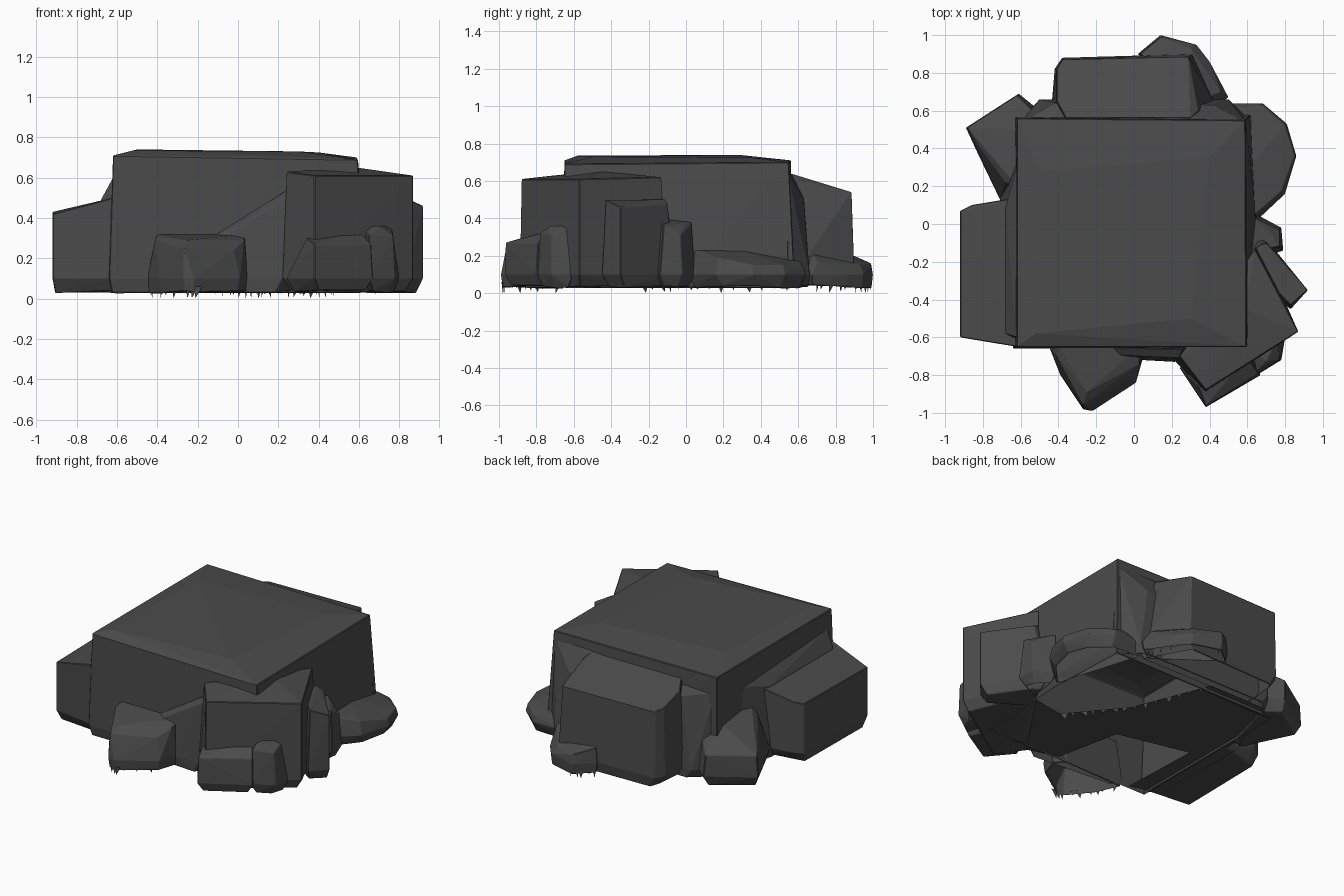
import bpy, bmesh, math, random
from mathutils import Vector

random.seed(4)
stone = bpy.data.materials.new("dark grey stone")
stone.diffuse_color = (0.07, 0.07, 0.07, 1)


def finish(name, bm):
    me = bpy.data.meshes.new(name)
    bm.to_mesh(me)
    bm.free()
    me.materials.append(stone)
    ob = bpy.data.objects.new(name, me)
    bpy.context.collection.objects.link(ob)
    return ob


def in_hollow(p):
    """Inside the hollow of the central block."""
    return -0.61 < p.x < 0.58 and -0.63 < p.y < 0.53 and p.z < 0.69


def rock(name, top, base, z0=0.035, waist=0.1, tuck=0.04, chip=0.004, hollow=True):
    """Boulder shell: top points (x, y, z), waist outline (x, y), tucked-in foot; open below if hollow."""
    bm = bmesh.new()
    n = len(base)
    cx, cy = sum(p[0] for p in base) / n, sum(p[1] for p in base) / n
    for p in top:
        bm.verts.new(p)
    for x, y in base:
        bm.verts.new((x, y, waist))
        d = Vector((cx - x, cy - y)).normalized() * tuck
        bm.verts.new((x + d.x, y + d.y, z0 + random.uniform(-0.01, 0.01)))
    res = bmesh.ops.convex_hull(bm, input=bm.verts)
    junk = {e for e in res["geom_interior"] + res["geom_unused"] if isinstance(e, bmesh.types.BMVert)}
    bmesh.ops.delete(bm, geom=list(junk), context='VERTS')
    bmesh.ops.recalc_face_normals(bm, faces=bm.faces)
    # chipped edges
    edges = [e for e in bm.edges if len(e.link_faces) == 2 and e.calc_face_angle(0) > 0.6]
    bmesh.ops.bevel(bm, geom=edges, offset=chip, segments=1, affect='EDGES', profile=0.5)
    # open underside, and no walls inside the central hollow
    bm.normal_update()
    gone = [f for f in bm.faces
            if (hollow and f.normal.z < -0.85)
            or (name != "main_block" and all(in_hollow(v.co) for v in f.verts))]
    bmesh.ops.delete(bm, geom=gone, context='FACES')
    return finish(name, bm)


def shards(name, path, count, z):
    """Ragged fringe of thin splinters hanging below a low rock."""
    bm = bmesh.new()
    for i in range(count):
        t = i / count * (len(path) - 1)
        k = int(t)
        a, b = Vector(path[k]), Vector(path[k + 1])
        p = a.lerp(b, t - k)
        d = (b - a).normalized() * random.uniform(0.02, 0.05)
        tip = p + d * random.uniform(0, 1)
        bm.faces.new([bm.verts.new((p.x, p.y, z)), bm.verts.new((p.x + d.x, p.y + d.y, z)),
                      bm.verts.new((tip.x, tip.y, random.uniform(0.0, 0.03)))])
    finish(name, bm)


# large central block
rock("main_block",
     [(-0.62, -0.65, 0.71), (0.595, -0.65, 0.69), (0.59, 0.55, 0.70), (-0.62, 0.56, 0.71),
      (-0.52, -0.58, 0.735), (0.3, -0.5, 0.73), (0.4, 0.35, 0.725), (-0.5, 0.28, 0.74)],
     [(-0.64, -0.66), (0.61, -0.66), (0.65, 0.0), (0.62, 0.58), (-0.63, 0.57)], tuck=0.02)

# broken skirt behind and beside the central block
rock("back_shoulder",
     [(-0.60, 0.54, 0.60), (0.59, 0.54, 0.66), (-0.42, 0.64, 0.57), (0.42, 0.63, 0.5)],
     [(-0.62, 0.53), (0.63, 0.54), (0.5, 0.66), (-0.5, 0.66)])
rock("left_shoulder",
     [(-0.62, -0.6, 0.60), (-0.62, 0.3, 0.55), (-0.68, 0.08, 0.49), (-0.68, -0.58, 0.49)],
     [(-0.61, -0.65), (-0.7, -0.6), (-0.71, 0.14), (-0.61, 0.4)])

# big side blocks
rock("left_block",
     [(-0.92, -0.60, 0.42), (-0.92, 0.07, 0.43), (-0.86, 0.10, 0.44),
      (-0.62, 0.14, 0.50), (-0.62, -0.65, 0.50)],
     [(-0.92, -0.60), (-0.92, 0.07), (-0.86, 0.10), (-0.6, 0.14), (-0.6, -0.65)], hollow=False)
rock("back_block",
     [(-0.41, 0.82, 0.55), (-0.38, 0.87, 0.54), (0.29, 0.885, 0.54), (0.30, 0.80, 0.56),
      (0.34, 0.60, 0.60), (-0.41, 0.65, 0.60), (-0.36, 0.56, 0.64), (0.3, 0.56, 0.64)],
     [(-0.42, 0.82), (-0.38, 0.88), (0.31, 0.90), (0.36, 0.78), (0.46, 0.58), (-0.44, 0.58)])
rock("front_right_block",
     [(0.24, -0.70, 0.63), (0.38, -0.88, 0.61), (0.87, -0.57, 0.61), (0.64, -0.13, 0.62),
      (0.45, -0.6, 0.64), (0.59, -0.45, 0.65)],
     [(0.22, -0.73), (0.38, -0.89), (0.87, -0.57), (0.66, -0.1), (0.4, -0.5)], hollow=False)
rock("right_block",
     [(0.92, -0.35, 0.46), (0.83, -0.43, 0.50), (0.66, -0.11, 0.50), (0.70, -0.10, 0.48), (0.6, -0.2, 0.5)],
     [(0.92, -0.35), (0.83, -0.45), (0.6, -0.3), (0.64, -0.05), (0.70, -0.08)], hollow=False)

# smaller rocks around the foot
rock("right_small_rock",
     [(0.64, 0.03, 0.38), (0.70, -0.01, 0.36), (0.77, -0.03, 0.31), (0.77, -0.12, 0.36), (0.62, -0.15, 0.40)],
     [(0.65, 0.05), (0.78, -0.02), (0.79, -0.14), (0.62, -0.2)])
rock("front_right_low_rock",
     [(0.38, -0.965, 0.27), (0.66, -0.79, 0.27), (0.60, -0.70, 0.34), (0.34, -0.86, 0.30)],
     [(0.38, -0.97), (0.67, -0.80), (0.62, -0.66), (0.24, -0.76)], hollow=False)
rock("front_right_slab",
     [(0.65, -0.78, 0.32), (0.70, -0.73, 0.36), (0.77, -0.72, 0.31), (0.76, -0.6, 0.36), (0.62, -0.65, 0.36)],
     [(0.65, -0.80), (0.71, -0.74), (0.78, -0.72), (0.8, -0.6), (0.6, -0.62)], hollow=False)
rock("front_left_low_rock",
     [(-0.41, -0.70, 0.30), (-0.25, -0.89, 0.29), (0.03, -0.74, 0.29), (0.04, -0.64, 0.32),
      (-0.40, -0.64, 0.32), (-0.27, -0.96, 0.25), (-0.02, -0.82, 0.24)],
     [(-0.45, -0.65), (-0.39, -0.80), (-0.27, -0.98), (-0.22, -0.99), (0.01, -0.84), (0.05, -0.7), (0, -0.64)],
     tuck=0.01)
rock("front_fill_rock",
     [(0.02, -0.65, 0.30), (0.26, -0.66, 0.55), (0.24, -0.71, 0.5), (0.04, -0.69, 0.28)],
     [(-0.46, -0.65), (-0.42, -0.68), (0.04, -0.72), (0.22, -0.73), (0.3, -0.65)])
rock("back_left_rock",
     [(-0.88, 0.51, 0.24), (-0.62, 0.68, 0.24), (-0.54, 0.60, 0.30), (-0.68, 0.22, 0.36),
      (-0.83, 0.42, 0.26), (-0.62, 0.5, 0.38), (-0.62, 0.2, 0.42)],
     [(-0.89, 0.51), (-0.61, 0.69), (-0.50, 0.60), (-0.62, 0.15), (-0.71, 0.13), (-0.83, 0.38)], hollow=False)
rock("back_right_rock",
     [(0.60, 0.61, 0.17), (0.68, 0.63, 0.14), (0.80, 0.52, 0.15), (0.85, 0.36, 0.15), (0.78, 0.17, 0.19),
      (0.64, 0.05, 0.23), (0.61, 0.3, 0.23)],
     [(0.45, 0.64), (0.68, 0.64), (0.81, 0.53), (0.86, 0.36), (0.80, 0.16), (0.64, 0.01), (0.6, 0.3)])
rock("back_low_rock",
     [(0.14, 0.99, 0.16), (0.03, 0.90, 0.20), (0.30, 0.93, 0.15), (0.46, 0.70, 0.17), (0.36, 0.66, 0.24)],
     [(0.14, 1.0), (0.02, 0.9), (0.33, 0.95), (0.40, 0.86), (0.50, 0.67), (0.40, 0.6)], tuck=0.01)

# broken partial floor under the front and left side
bm = bmesh.new()
outline = [(0.38, -0.24), (0.1, 0.1), (-0.1, 0.6), (-0.5, 0.6), (-0.65, 0.55), (-0.66, -0.6), (-0.5, -0.64),
           (-0.52, -0.1), (-0.04, -0.21), (0.05, -0.64), (0.4, -0.75), (0.65, -0.5), (0.62, -0.2)]
floor = bm.faces.new([bm.verts.new((x, y, 0.045)) for x, y in outline])
floor.normal_update()
if floor.normal.z > 0:
    floor.normal_flip()
finish("broken_floor", bm)

# ragged lower edges
shards("front_fringe", [(-0.44, -0.66), (-0.38, -0.80), (-0.26, -0.97), (-0.21, -0.98), (0.0, -0.83)], 14, 0.06)
shards("back_fringe", [(0.03, 0.9), (0.14, 0.99), (0.32, 0.94), (0.39, 0.85), (0.49, 0.67)], 16, 0.07)
shards("floor_fringe", [(0.38, -0.24), (0.1, 0.1), (-0.1, 0.6)], 14, 0.045)
